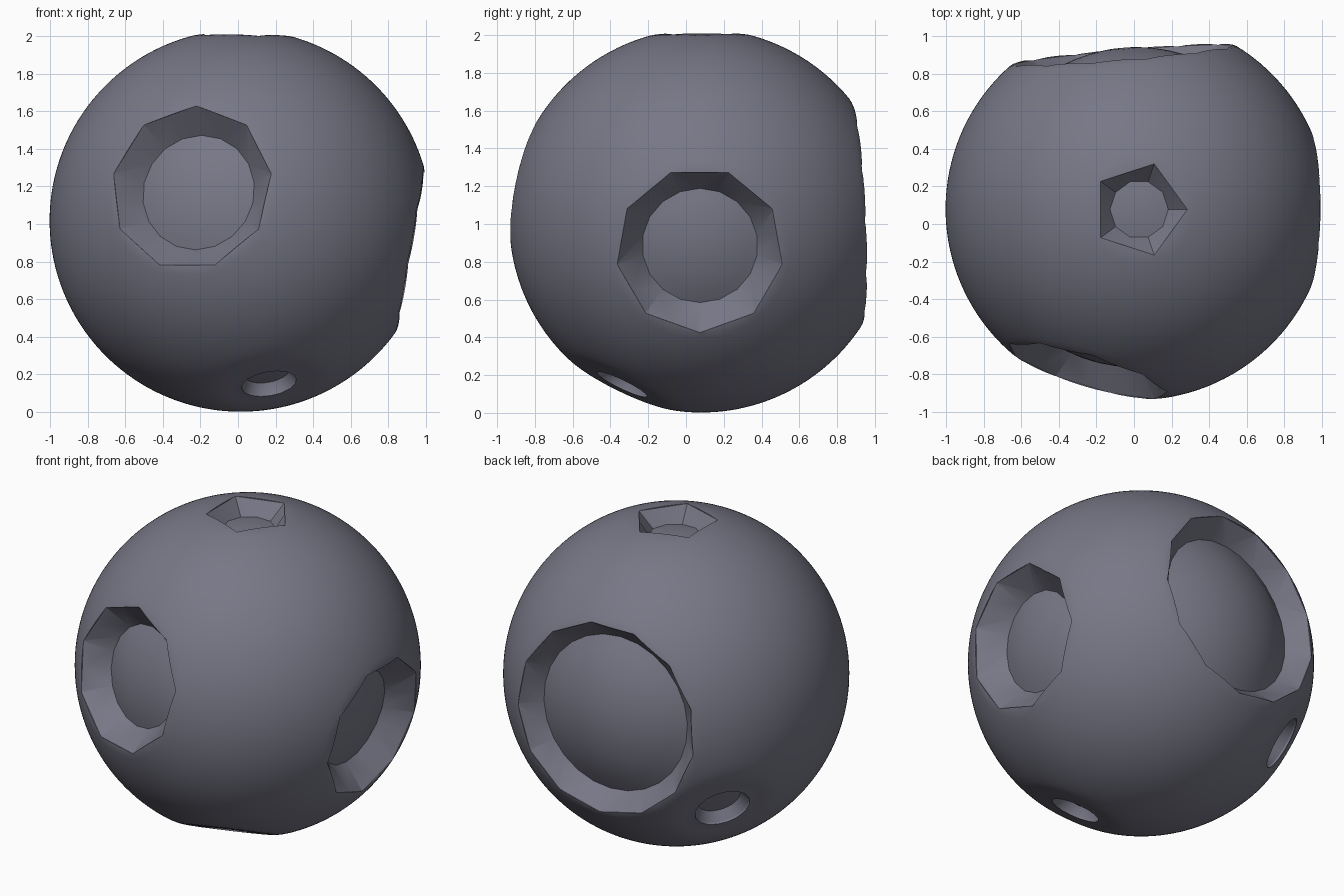
import bpy, bmesh, math
from mathutils import Vector

if "Cube" in bpy.data.objects:
    bpy.data.objects.remove(bpy.data.objects["Cube"])

CENTRE = Vector((0.014, 0.08, 1.018))
BALL = 1.016

# direction, rim sides, rim radius, rim distance, floor radius, depth, phase (deg), dent
CRATERS = [
    ((-0.285, -0.94, 0.19), 9, 0.445, 0.914, 0.31, 0.13, 90, 0.0),       # front
    ((0.985, -0.008, -0.17), 9, 0.444, 0.914, 0.307, 0.14, -90, 0.0),    # right
    ((0.015, -0.003, 1.0), 5, 0.255, 0.983, 0.155, 0.09, 0, 0.0),        # top
    ((-0.085, 0.99, 0.047), 13, 0.60, 0.82, 0.487, 0.11, 101.4, 0.0),    # back
    ((0.155, -0.43, -0.89), 16, 0.148, 0.965, 0.118, 0.055, 0, 0.03),    # small, below front
    ((-0.69, 0.50, -0.52), 16, 0.168, 0.96, 0.13, 0.06, 0, 0.03),        # small, low back left
]


def add_crater_cutter(bm, direction, sides, rim_r, dist, floor_r, depth, phase, dent):
    """Prism above the rim, tapering walls, and a domed floor following the ball."""
    n = Vector(direction).normalized()
    u = Vector((0, 0, 1)).cross(n) if abs(n.z) < 0.95 else Vector((1, 0, 0))
    u = (u - n * u.dot(n)).normalized()
    v = n.cross(u)
    m = sides * 2
    step = math.tau / m
    chord = math.cos(step)

    def ring(radius, height, straight):
        verts = []
        for i in range(m):
            a = math.radians(phase) + i * step
            r = radius * (chord if straight and i % 2 else 1)
            p = (u * math.cos(a) + v * math.sin(a)) * r + n * height
            verts.append(bm.verts.new(CENTRE + p))
        return verts

    base = dist - depth
    rho = math.hypot(base, floor_r)
    rings = [ring(rim_r, dist + 0.45, True), ring(rim_r, dist, True)]
    for k in range(6):
        r = floor_r * (1 - k / 6)
        rings.append(ring(r, math.sqrt(rho * rho - r * r), False))
    faces = [bm.faces.new(rings[0])]
    for a, b in zip(rings, rings[1:]):
        for i in range(m):
            j = (i + 1) % m
            faces.append(bm.faces.new((a[i], a[j], b[j], b[i])))
    tip = bm.verts.new(CENTRE + n * rho)
    last = rings[-1]
    for i in range(m):
        faces.append(bm.faces.new((last[i], last[(i + 1) % m], tip)))
    bmesh.ops.recalc_face_normals(bm, faces=faces)


def make_object(name, bm):
    mesh = bpy.data.meshes.new(name)
    bm.to_mesh(mesh)
    bm.free()
    ob = bpy.data.objects.new(name, mesh)
    bpy.context.collection.objects.link(ob)
    return ob


# Ball, sinking softly around the small craters and eased flat at the large rims
bm = bmesh.new()
bmesh.ops.create_icosphere(bm, subdivisions=6, radius=1.0)
for vert in bm.verts:
    d = vert.co.normalized()
    radius = BALL
    for direction, _, rim_r, dist, _, _, _, dent in CRATERS:
        n = Vector(direction).normalized()
        gap = max(0, d.angle(n) - math.atan2(rim_r, dist))
        radius -= dent * math.exp(-(gap / 0.1) ** 2)
    p = d * radius
    for direction, _, _, dist, _, _, _, dent in CRATERS:
        n = Vector(direction).normalized()
        over = p.dot(n) - dist
        if dent == 0 and over > 0:
            p -= n * over * 0.5
    vert.co = CENTRE + p
moon = make_object("cratered_moon", bm)

# Crater cutters
bm = bmesh.new()
for crater in CRATERS:
    add_crater_cutter(bm, *crater)
cutter = make_object("crater_cutters", bm)
cutter.hide_render = True

# Colour
stone = bpy.data.materials.new("grey_stone")
stone.diffuse_color = (0.185, 0.185, 0.24, 1)
stone.use_nodes = True
stone.node_tree.nodes["Principled BSDF"].inputs["Base Color"].default_value = stone.diffuse_color
moon.data.materials.append(stone)
cutter.data.materials.append(stone)

# Cut the craters and shade
mod = moon.modifiers.new("craters", 'BOOLEAN')
mod.operation = 'DIFFERENCE'
mod.solver = 'EXACT'
mod.object = cutter
bpy.ops.object.select_all(action='DESELECT')
bpy.context.view_layer.objects.active = moon
moon.select_set(True)
bpy.ops.object.modifier_apply(modifier=mod.name)
bpy.data.objects.remove(cutter)
bpy.ops.object.shade_smooth_by_angle(angle=math.radians(30))
